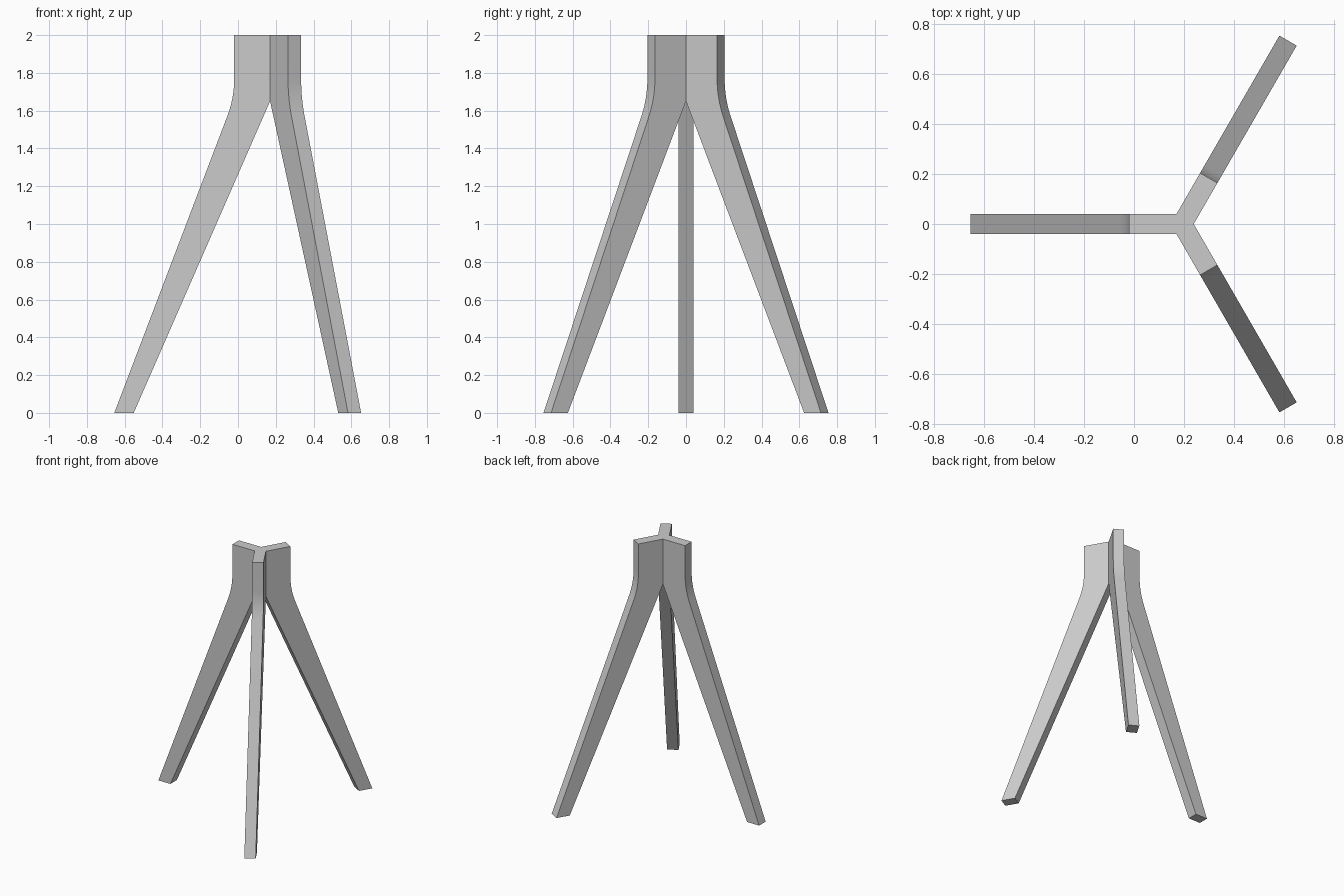
import bpy, bmesh
from math import cos, sin, pi, radians, sqrt
from mathutils import Vector

if "Cube" in bpy.data.objects:
    bpy.data.objects.remove(bpy.data.objects["Cube"])

HUB_X = 0.193            # axis where the three legs meet
W = 0.04                 # half thickness of a leg
R_IN = W / sqrt(3)       # radial distance of the flat inner ends


def prism(name, points, offset):
    """Extrude a polygon of 3D points along an offset vector."""
    bm = bmesh.new()
    face = bm.faces.new([bm.verts.new(p) for p in points])
    ext = bmesh.ops.extrude_face_region(bm, geom=[face], use_keep_orig=True)
    verts = [v for v in ext["geom"] if isinstance(v, bmesh.types.BMVert)]
    bmesh.ops.translate(bm, verts=verts, vec=offset)
    bmesh.ops.recalc_face_normals(bm, faces=bm.faces[:])
    mesh = bpy.data.meshes.new(name)
    bm.to_mesh(mesh)
    bm.free()
    obj = bpy.data.objects.new(name, mesh)
    bpy.context.collection.objects.link(obj)
    bpy.context.view_layer.objects.active = obj
    bpy.ops.object.select_all(action='DESELECT')
    obj.select_set(True)
    bpy.ops.object.shade_smooth_by_angle(angle=radians(20))
    return obj


# Leg side profile (radius, height) with a curved outer bend
a, b, c = Vector((0.213, 1.77)), Vector((0.213, 1.667)), Vector((0.250, 1.57))
bend = [a * (1 - t) ** 2 + b * 2 * t * (1 - t) + c * t * t
        for t in [i / 8 for i in range(9)]]
profile = [(R_IN, 1.65), (R_IN, 2.0), (0.213, 2.0)] + [tuple(p) for p in bend]
profile += [(0.848, 0.0), (0.745, 0.0)]

# Three splayed legs
for name, ang in (("left_leg", pi), ("back_leg", pi / 3), ("front_leg", -pi / 3)):
    side = Vector((-sin(ang), cos(ang), 0)) * W
    pts = [Vector((HUB_X + r * cos(ang), r * sin(ang), z)) - side for r, z in profile]
    prism(name, pts, side * 2)

# Triangular core between the leg ends
r = 2 * R_IN
core = [(HUB_X + r * cos(t), r * sin(t), 1.65) for t in (0, 2 * pi / 3, 4 * pi / 3)]
prism("hub_core", core, Vector((0, 0, 0.35)))
